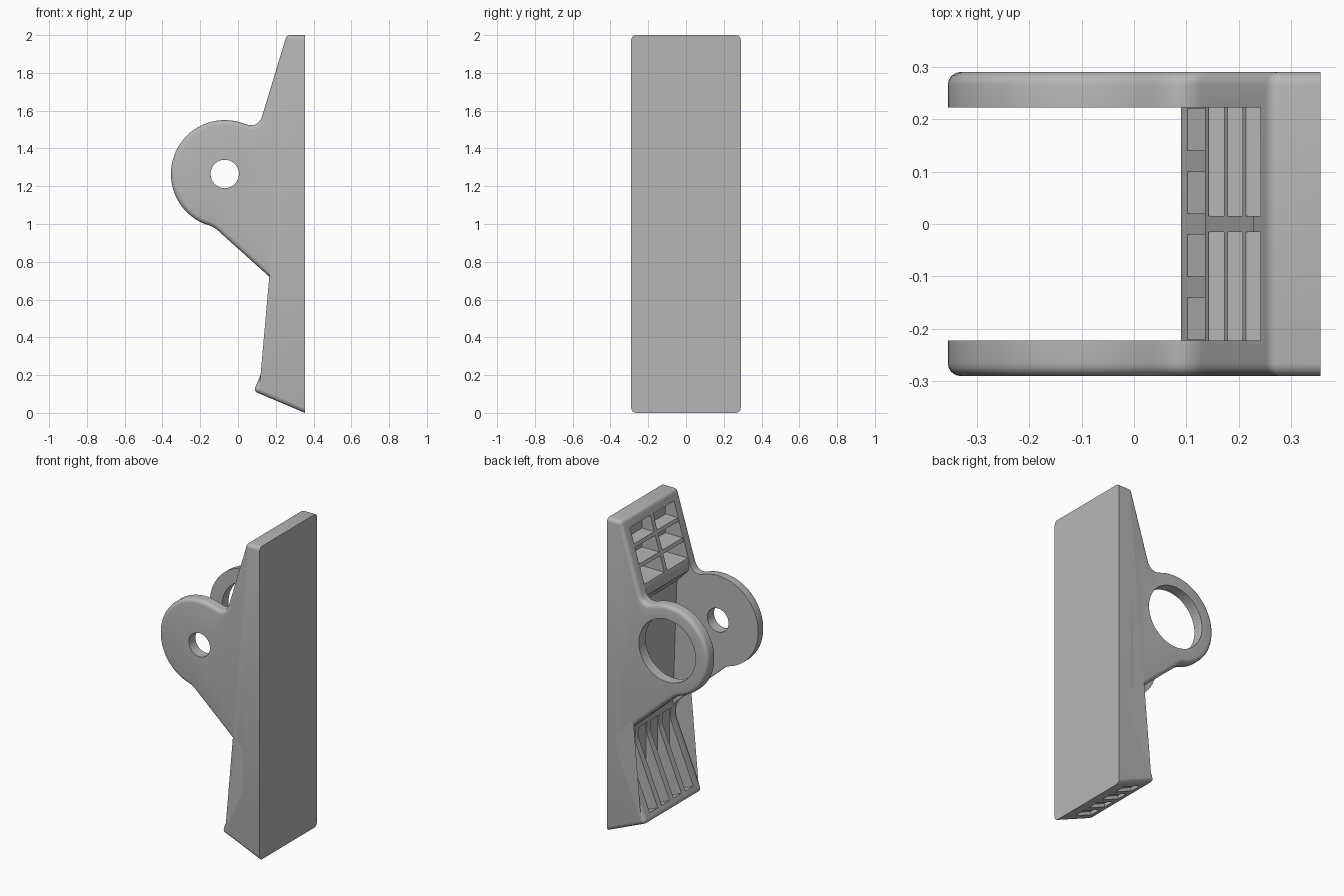
import bpy, bmesh, math
from mathutils import Vector

if "Cube" in bpy.data.objects:
    bpy.data.objects.remove(bpy.data.objects["Cube"], do_unlink=True)

BACK, HALF, INNER = 0.355, 0.29, 0.222
HUB = Vector((-0.07, 1.265))

grey = bpy.data.materials.new("grey_plastic")
grey.use_nodes = True
grey.diffuse_color = (0.47, 0.47, 0.47, 1)
grey.node_tree.nodes["Principled BSDF"].inputs["Base Color"].default_value = (0.47, 0.47, 0.47, 1)


def prism(name, pts, y0, y1, bevel=0):
    """Extrude an xz outline along y, optionally rounding the end rims."""
    bm = bmesh.new()
    face = bm.faces.new([bm.verts.new((x, y0, z)) for x, z in pts])
    ext = bmesh.ops.extrude_face_region(bm, geom=[face])
    verts = [v for v in ext["geom"] if isinstance(v, bmesh.types.BMVert)]
    bmesh.ops.translate(bm, verts=verts, vec=(0, y1 - y0, 0))
    bmesh.ops.recalc_face_normals(bm, faces=bm.faces)
    if bevel:
        rims = [e for e in bm.edges
                if abs(e.verts[0].co.y - e.verts[1].co.y) < 1e-5
                and min(v.co.x for v in e.verts) < BACK - 1e-4]
        bmesh.ops.bevel(bm, geom=rims, offset=bevel, segments=4, profile=0.5,
                        affect='EDGES', clamp_overlap=False)
    mesh = bpy.data.meshes.new(name)
    bm.to_mesh(mesh)
    bm.free()
    obj = bpy.data.objects.new(name, mesh)
    bpy.context.collection.objects.link(obj)
    mesh.materials.append(grey)
    return obj


def soften(points, steps=7):
    """Replace each corner (x, z, t) with a curve starting t away from it."""
    out = []
    for i, (x, z, t) in enumerate(points):
        p = Vector((x, z))
        if not t:
            out.append(p)
            continue
        a = p + (Vector(points[i - 1][:2]) - p).normalized() * t
        b = p + (Vector(points[(i + 1) % len(points)][:2]) - p).normalized() * t
        for k in range(steps + 1):
            s = k / steps
            out.append(a * (1 - s) ** 2 + p * 2 * s * (1 - s) + b * s * s)
    return out


def circle(radius, start=0, end=360, n=64):
    return [HUB + radius * Vector((math.cos(a), math.sin(a)))
            for a in (math.radians(start + (end - start) * i / n) for i in range(n))]


def cut(target, cutter):
    mod = target.modifiers.new("cut", 'BOOLEAN')
    mod.operation, mod.solver, mod.object = 'DIFFERENCE', 'EXACT', cutter
    bpy.context.view_layer.objects.active = target
    bpy.ops.object.modifier_apply(modifier=mod.name)
    bpy.data.objects.remove(cutter, do_unlink=True)


# Solid body: jaw, neck, round ear, and thumb lever
outline = [(BACK, 0, 0), (0.083, 0.115, 0.025), (0.29, 0.609, 0.1), (-0.13, 0.987, 0.035)]
outline += [(p.x, p.y, 0) for p in circle(0.285, 249, 70)]
outline += [(0.108, 1.506, 0.07), (0.258, 2, 0.02), (BACK, 2, 0)]
body = prism("clip_half", soften(outline), -HALF, HALF, bevel=0.025)

# Open middle between the two ears
middle = [(-0.6, 1.9), (0.23, 1.9), (0.135, 1.58), (0.135, 1.53), (0.22, 1.44), (0.25, 0.6), (-0.6, 0.6)]
cut(body, prism("middle_cutter", middle, -INNER, INNER))

# Small pivot hole in the front ear, large one in the rear ear
cut(body, prism("small_hole_cutter", circle(0.075), -0.4, -0.1))
cut(body, prism("large_hole_cutter", circle(0.2), 0.1, 0.4))

# Two columns of three pockets in the thumb lever
for row in range(3):
    z = 1.605 + 0.12 * row
    box = [(0, z), (0.3, z), (0.3, z + 0.098), (0, z + 0.098)]
    for y in (-INNER, 0.015):
        cut(body, prism("pocket_cutter", box, y, y + INNER - 0.015))

# Four tapering slots in the jaw, with notches under its lip
slot = [(-0.1, 0.25), (0.27, 0.085), (0.27, 0.62), (-0.1, 0.62)]
notch = [(0.14, -0.05), (0.14, 0.115), (0.26, 0.06), (0.26, -0.05)]
for y in (-0.18, -0.06, 0.06, 0.18):
    cut(body, prism("slot_cutter", slot, y - 0.04, y + 0.04))
    cut(body, prism("notch_cutter", notch, y - 0.038, y + 0.038))

bpy.ops.object.select_all(action='DESELECT')
body.select_set(True)
bpy.context.view_layer.objects.active = body
bpy.ops.object.shade_smooth_by_angle(angle=math.radians(30))
